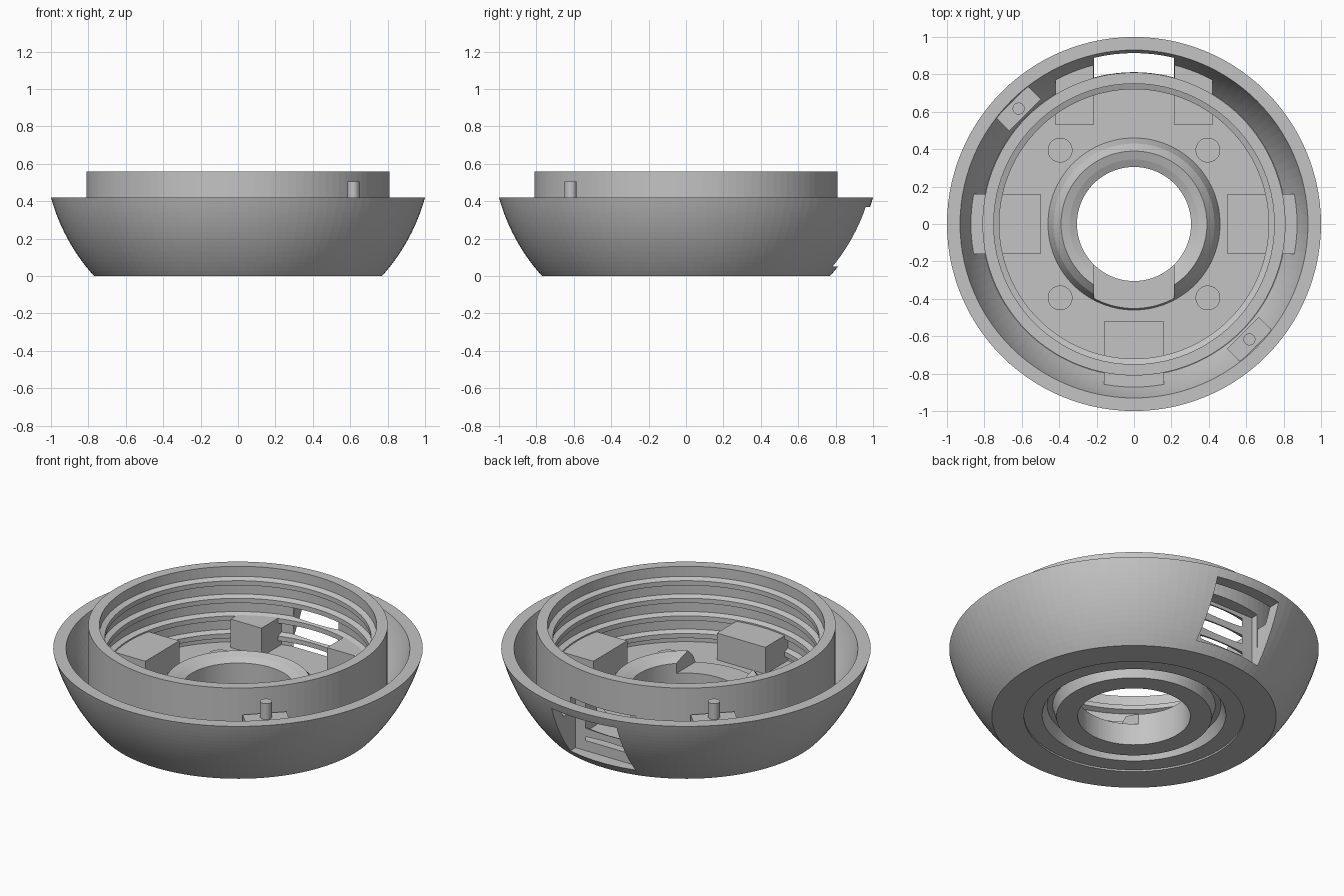
import bpy, bmesh, math
from mathutils import Matrix

if "Cube" in bpy.data.objects:
    bpy.data.objects.remove(bpy.data.objects["Cube"])

SEG = 112
grey = bpy.data.materials.new("plain grey")
grey.diffuse_color = (0.55, 0.55, 0.55, 1)
grey.use_nodes = True
grey.node_tree.nodes["Principled BSDF"].inputs["Base Color"].default_value = grey.diffuse_color


def finish(name, bm):
    bmesh.ops.recalc_face_normals(bm, faces=bm.faces[:])
    me = bpy.data.meshes.new(name)
    bm.to_mesh(me)
    bm.free()
    me.materials.append(grey)
    ob = bpy.data.objects.new(name, me)
    bpy.context.collection.objects.link(ob)
    return ob


def lathe(name, profile):
    """Revolve a closed (radius, height) loop; zero-radius points collapse on the axis."""
    bm = bmesh.new()
    rings = []
    for i in range(SEG):
        a = 2 * math.pi * i / SEG
        rings.append([bm.verts.new((r * math.cos(a), r * math.sin(a), z)) for r, z in profile])
    n = len(profile)
    for i in range(SEG):
        p, q = rings[i], rings[(i + 1) % SEG]
        for j in range(n):
            k = (j + 1) % n
            if profile[j][0] or profile[k][0]:
                bm.faces.new((p[j], q[j], q[k], p[k]))
    bmesh.ops.remove_doubles(bm, verts=bm.verts[:], dist=1e-5)
    bmesh.ops.dissolve_degenerate(bm, edges=bm.edges[:], dist=1e-6)
    return finish(name, bm)


def box(name, x0, x1, y0, y1, z0, z1, turn=0.0, at=(0, 0, 0)):
    bm = bmesh.new()
    m = (Matrix.Translation(at) @ Matrix.Rotation(turn, 4, 'Z')
         @ Matrix.Translation(((x0 + x1) / 2, (y0 + y1) / 2, (z0 + z1) / 2))
         @ Matrix.Diagonal((x1 - x0, y1 - y0, z1 - z0, 1)))
    bmesh.ops.create_cube(bm, size=1, matrix=m)
    return finish(name, bm)


def cylinder(name, x, y, r, z0, z1):
    bm = bmesh.new()
    bmesh.ops.create_cone(bm, cap_ends=True, segments=32, radius1=r, radius2=r, depth=z1 - z0,
                          matrix=Matrix.Translation((x, y, (z0 + z1) / 2)))
    return finish(name, bm)


def boolean(ob, other, op):
    mod = ob.modifiers.new(op.lower(), 'BOOLEAN')
    mod.object, mod.operation, mod.solver = other, op, 'EXACT'
    other.hide_render = True
    other.hide_set(True)


def bowl_r(z, big_r):
    return math.sqrt(big_r ** 2 - (0.695 - z) ** 2)


# Spherical bowl outside and inside
outer = [(bowl_r(0.42 * i / 16, 1.037), 0.42 * i / 16) for i in range(17)]
inner = [(bowl_r(z, 0.97), z) for z in [0.42 - 0.255 * i / 10 for i in range(11)]]

# Threads on the inside of the collar
threads = []
for z in (0.5, 0.395, 0.29, 0.185):
    threads += [(0.75, z), (0.72, z - 0.012), (0.72, z - 0.04), (0.75, z - 0.052)]

# Collar, floor, raised hub and underside groove
collar = [(0.81, 0.165), (0.81, 0.56), (0.75, 0.56)] + threads + [(0.75, 0.11)]
hub = [(0.46, 0.11), (0.43, 0.18), (0.39, 0.225), (0.345, 0.21), (0.305, 0.19), (0.305, 0.0)]
groove = [(0.42, 0.0), (0.44, 0.07), (0.47, 0.07), (0.497, 0.01), (0.595, 0.01), (0.595, 0.0)]
housing = lathe("housing", outer + inner + collar + hub + groove)

# Rear port through bowl and collar, notch in the front of the hub
boolean(housing, box("port_cutter", -0.215, 0.215, 0.735, 1.2, 0.05, 0.37), 'DIFFERENCE')
boolean(housing, box("notch_cutter", -0.215, 0.215, -0.52, -0.2, 0.13, 0.4), 'DIFFERENCE')

# Solid that trims the blocks to the bowl's curve
trim = [(bowl_r(0.45 * i / 16, 1.0), 0.45 * i / 16) for i in range(17)]
limit = lathe("bowl_limit", [(0, 0)] + trim + [(0, 0.45)])

# Mounting blocks reaching from the floor through the collar
blocks = [
    box("left_block", -1.0, -0.5, -0.16, 0.16, 0.09, 0.27),
    box("right_block", 0.5, 1.0, -0.16, 0.16, 0.09, 0.27),
    box("front_block", -0.16, 0.16, -1.0, -0.52, 0.09, 0.27),
    box("rear_left_block", -0.42, -0.216, 0.53, 1.0, 0.09, 0.28),
    box("rear_right_block", 0.216, 0.42, 0.53, 1.0, 0.09, 0.28),
]

# Pin pads and locating pins between collar and rim
for side, s in (("rear_left", -1), ("front_right", 1)):
    blocks.append(box(side + "_pad", -0.12, 0.12, -0.05, 0.05, 0.15, 0.41,
                      math.pi / 4, (0.617 * s, -0.617 * s, 0)))
    cylinder(side + "_pin", 0.617 * s, -0.617 * s, 0.032, 0.39, 0.505)
for b in blocks:
    boolean(b, limit, 'INTERSECT')

# Low round studs on the floor
for sx in (-1, 1):
    for sy in (-1, 1):
        cylinder("floor_stud", 0.395 * sx, 0.395 * sy, 0.066, 0.1, 0.125)
